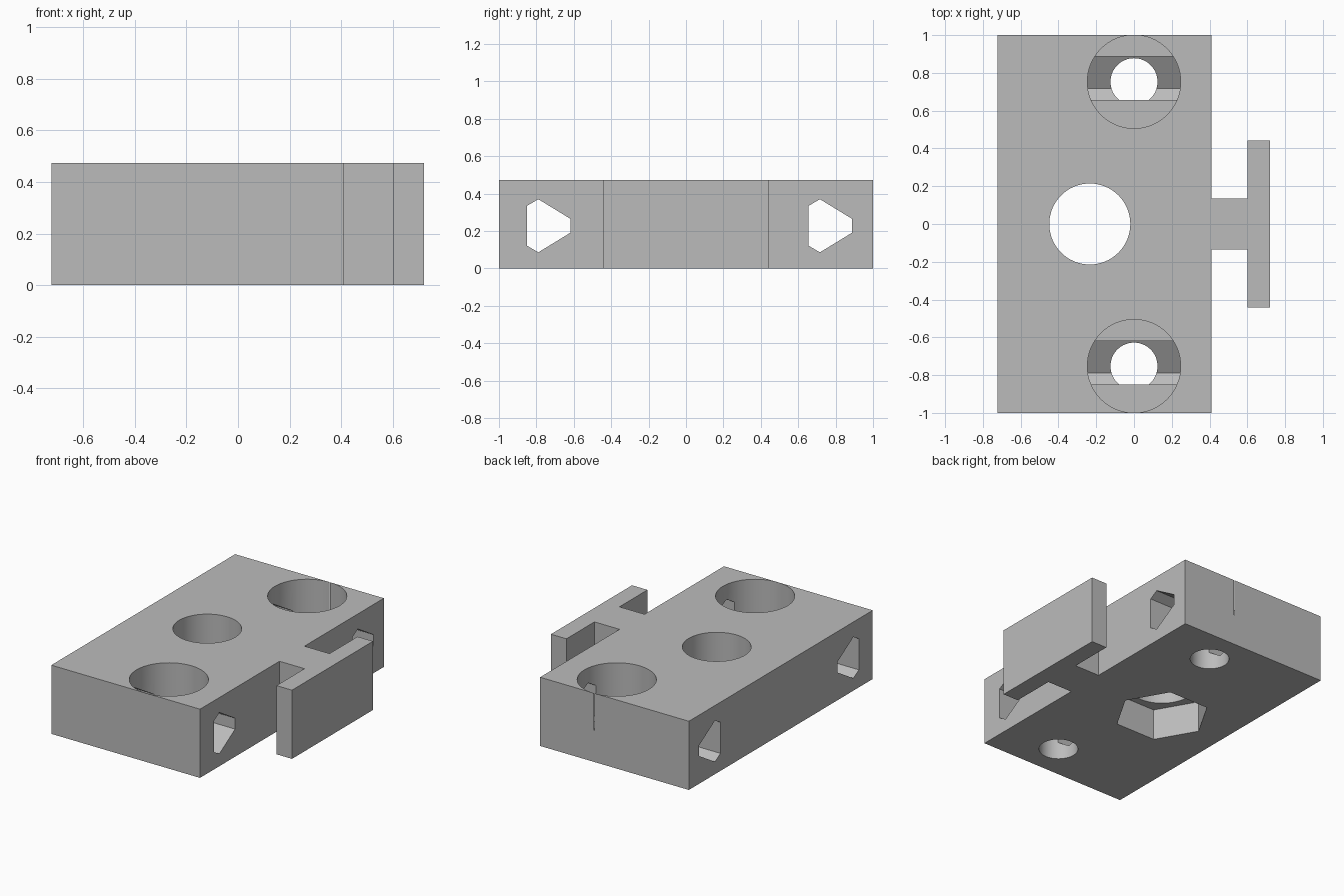
import bpy, bmesh, math

cube = bpy.data.objects.get("Cube")
if cube:
    bpy.data.objects.remove(cube, do_unlink=True)

HEIGHT = 0.473
FLOOR = 0.217      # seat of the counterbores and depth of the nut pocket
OVER = 0.1         # overshoot of the cutters

grey = bpy.data.materials.new("plain grey")
grey.use_nodes = True
COLOUR = (0.5, 0.5, 0.5, 1)
grey.diffuse_color = COLOUR
grey.node_tree.nodes["Principled BSDF"].inputs["Base Color"].default_value = COLOUR


def prism(name, points, shift):
    """Extrude a closed 3D outline along the vector shift."""
    bm = bmesh.new()
    face = bm.faces.new([bm.verts.new(p) for p in points])
    new = bmesh.ops.extrude_face_region(bm, geom=[face])["geom"]
    moved = [v for v in new if isinstance(v, bmesh.types.BMVert)]
    bmesh.ops.translate(bm, verts=moved, vec=shift)
    bmesh.ops.recalc_face_normals(bm, faces=bm.faces)
    mesh = bpy.data.meshes.new(name)
    bm.to_mesh(mesh)
    bm.free()
    mesh.materials.append(grey)
    obj = bpy.data.objects.new(name, mesh)
    bpy.context.collection.objects.link(obj)
    return obj


def column(name, x, y, radius, low, high, sides=64):
    """Upright regular prism with a corner on the x axis."""
    ring = [(x + radius * math.cos(math.tau * i / sides),
             y + radius * math.sin(math.tau * i / sides), low) for i in range(sides)]
    return prism(name, ring, (0, 0, high - low))


# Block with the T-shaped rail, drawn as half an outline and mirrored in y
half = [(-0.722, 1), (0.411, 1), (0.411, 0.136), (0.602, 0.136),
        (0.602, 0.441), (0.72, 0.441)]
outline = half + [(x, -y) for x, y in reversed(half)]
block = prism("mounting_block", [(x, y, 0) for x, y in outline], (0, 0, HEIGHT))

cutters = []

# Central bolt hole with a hexagonal nut pocket underneath
cutters.append(column("centre_hole", -0.234, 0, 0.2145, -OVER, HEIGHT + OVER))
cutters.append(column("nut_pocket", -0.234, 0, 0.306, -OVER, FLOOR, 6))

# Counterbored end holes, each crossed by a tapered strap tunnel
tunnel = [(-0.097, 0.107), (-0.037, 0.142), (0.134, 0.0375)]
tunnel += [(y, -z) for y, z in reversed(tunnel)]
for end, y in (("back", 0.7531), ("front", -0.7525)):
    cutters.append(column(end + "_counterbore", 0, y, 0.247, FLOOR, HEIGHT + OVER))
    cutters.append(column(end + "_screw_hole", 0, y, 0.1245, -OVER, FLOOR - 0.012))
    section = [(-1, y + dy, 0.2275 + dz) for dy, dz in tunnel]
    cutters.append(prism(end + "_strap_tunnel", section, (1.5, 0, 0)))

# Cut everything out of the block
bpy.context.view_layer.objects.active = block
for cutter in cutters:
    cutter.hide_render = True
    cut = block.modifiers.new(cutter.name, "BOOLEAN")
    cut.operation, cut.solver, cut.object = "DIFFERENCE", "EXACT", cutter
    bpy.ops.object.modifier_apply(modifier=cut.name)
    bpy.data.objects.remove(cutter, do_unlink=True)

# Smooth hole walls, sharp edges
bpy.ops.object.select_all(action="DESELECT")
block.select_set(True)
bpy.ops.object.shade_smooth_by_angle(angle=math.radians(30))
